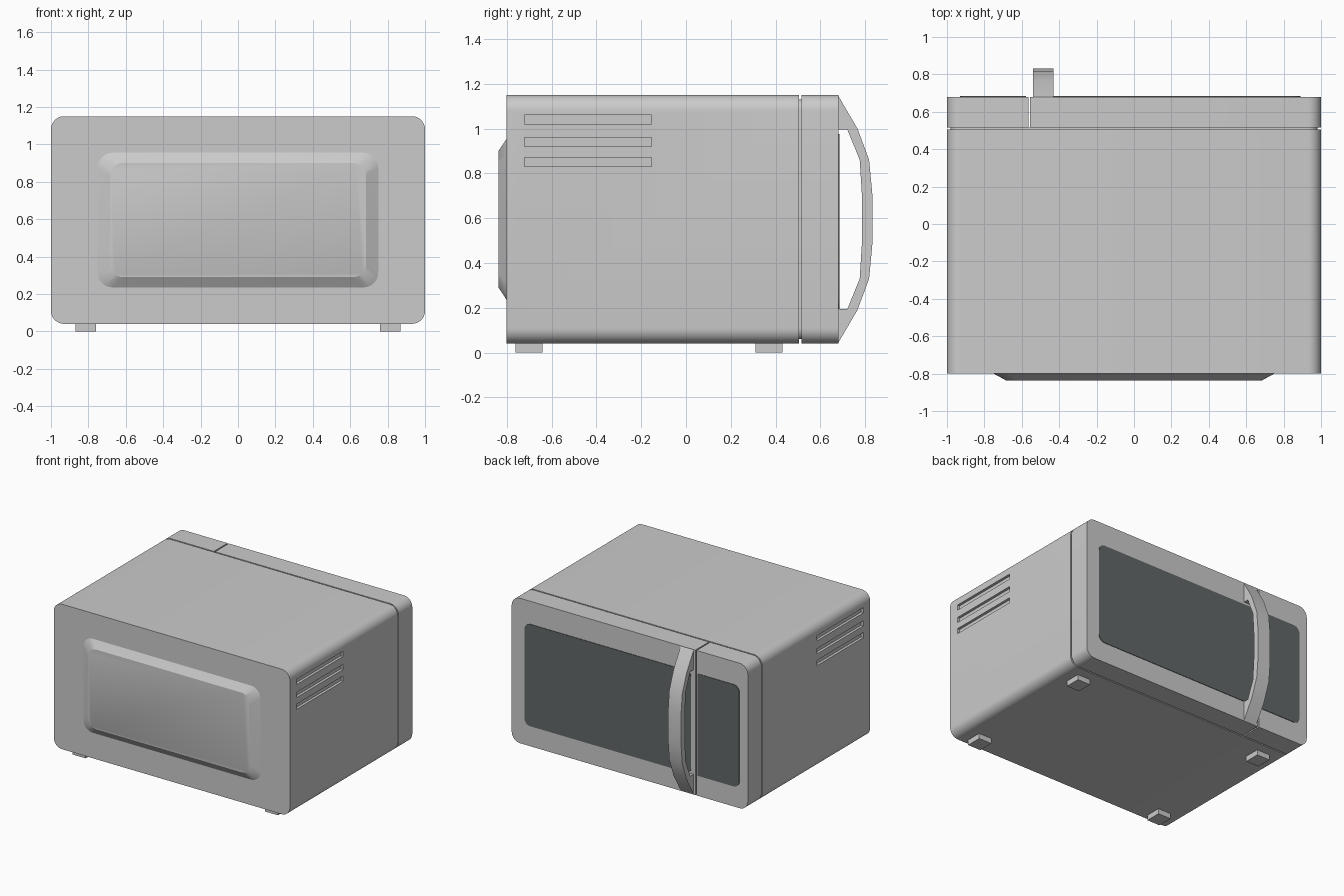
import bpy, bmesh, math

if "Cube" in bpy.data.objects:
    bpy.data.objects.remove(bpy.data.objects["Cube"])


def material(name, rgb):
    m = bpy.data.materials.new(name)
    m.diffuse_color = (*rgb, 1)
    m.use_nodes = True
    m.node_tree.nodes["Principled BSDF"].inputs["Base Color"].default_value = m.diffuse_color
    return m


GREY = material("light grey", (0.6, 0.6, 0.6))
GLASS = material("dark glass", (0.122, 0.136, 0.136))


def rounded_rect(x0, x1, z0, z1, left, right, steps=8):
    """Outline in the xz plane; left and right are the corner radii."""
    pts = []
    corners = [(x1, z1, right, 0), (x0, z1, left, 90),
               (x0, z0, left, 180), (x1, z0, right, 270)]
    for cx, cz, r, start in corners:
        if r == 0:
            pts.append((cx, cz))
            continue
        ox = cx - r if cx == x1 else cx + r
        oz = cz - r if cz == z1 else cz + r
        for i in range(steps + 1):
            a = math.radians(start + 90 * i / steps)
            pts.append((ox + r * math.cos(a), oz + r * math.sin(a)))
    return pts


def finish(bm, name, mat):
    bmesh.ops.recalc_face_normals(bm, faces=bm.faces[:])
    mesh = bpy.data.meshes.new(name)
    bm.to_mesh(mesh)
    bm.free()
    mesh.materials.append(mat)
    ob = bpy.data.objects.new(name, mesh)
    bpy.context.collection.objects.link(ob)
    return ob


def select(ob):
    bpy.ops.object.select_all(action='DESELECT')
    ob.select_set(True)
    bpy.context.view_layer.objects.active = ob


def smooth(ob, angle=30):
    select(ob)
    bpy.ops.object.shade_smooth_by_angle(angle=math.radians(angle))


def loft(name, mat, rings):
    """Join matching closed rings of 3D points and cap both ends."""
    bm = bmesh.new()
    loops = [[bm.verts.new(p) for p in ring] for ring in rings]
    n = len(loops[0])
    for a, b in zip(loops, loops[1:]):
        for i in range(n):
            j = (i + 1) % n
            bm.faces.new((a[i], a[j], b[j], b[i]))
    bm.faces.new(loops[0])
    bm.faces.new(loops[-1])
    return finish(bm, name, mat)


def slab(name, mat, outline, y0, y1):
    return loft(name, mat, [[(x, y, z) for x, z in outline] for y in (y0, y1)])


def box(name, mat, x0, x1, y0, y1, z0, z1):
    return slab(name, mat, [(x0, z0), (x1, z0), (x1, z1), (x0, z1)], y0, y1)


# Main casing with vent slots cut into both sides
casing = slab("casing", GREY, rounded_rect(-1, 1, 0.04, 1.15, 0.07, 0.07), -0.80, 0.505)
for side in (-1, 1):
    for z in (0.83, 0.92, 1.02):
        cutter = box("vent_cutter", GREY, side - 0.02, side + 0.02, -0.72, -0.155, z, z + 0.04)
        cutter.hide_render = True
        mod = casing.modifiers.new("vent", 'BOOLEAN')
        mod.operation = 'DIFFERENCE'
        mod.solver = 'EXACT'
        mod.object = cutter
        select(casing)
        bpy.ops.object.modifier_apply(modifier=mod.name)
        bpy.data.objects.remove(cutter)
smooth(casing)

# Recessed core filling the seam behind the door
smooth(slab("seam_core", GREY, rounded_rect(-0.98, 0.98, 0.06, 1.13, 0.05, 0.05), 0.49, 0.517))

# Raised panel on the casing with sloping edges
outer = rounded_rect(-0.75, 0.75, 0.235, 0.955, 0.08, 0.08)
inner = rounded_rect(-0.685, 0.685, 0.29, 0.90, 0.07, 0.07)
smooth(loft("raised_panel", GREY, [[(x, -0.795, z) for x, z in outer],
                                   [(x, -0.80, z) for x, z in outer],
                                   [(x, -0.836, z) for x, z in inner]]), 25)

# Door and control panel, split by a narrow gap
smooth(slab("door", GREY, rounded_rect(-0.555, 1, 0.04, 1.15, 0, 0.07), 0.515, 0.68))
smooth(slab("control_panel", GREY, rounded_rect(-1, -0.565, 0.04, 1.15, 0.07, 0), 0.515, 0.68))

# Dark glass plates
smooth(slab("door_window", GLASS,
            rounded_rect(-0.52, 0.89, 0.195, 0.975, 0.04, 0.05), 0.678, 0.684))
smooth(slab("control_window", GLASS,
            rounded_rect(-0.93, -0.578, 0.195, 0.975, 0.05, 0), 0.678, 0.684))

# Bowed door handle, mirrored about its middle height
MID = 0.595
half_out = [(0.68, 0.55), (0.765, 0.405), (0.817, 0.265), (0.832, 0.105)]
half_in = [(0.785, 0.105), (0.775, 0.265), (0.72, 0.40), (0.68, 0.40)]
profile = ([(y, MID + d) for y, d in half_out] + [(y, MID - d) for y, d in half_out[::-1]]
           + [(y, MID - d) for y, d in half_in[::-1]] + [(y, MID + d) for y, d in half_in])
bm = bmesh.new()
a, b = [[bm.verts.new((x, y, z)) for y, z in profile] for x in (-0.54, -0.43)]
count, half = len(profile), len(half_out) * 2
for i in range(count):
    j = (i + 1) % count
    if i not in (half - 1, count - 1):
        bm.faces.new((a[i], a[j], b[j], b[i]))
# Foot faces against the door
for i, j in ((half - 1, half), (count - 1, 0)):
    bm.faces.new((a[i], a[j], b[j], b[i]))
# Side faces as a strip of quads between outer and inner edges
for ring in (a, b):
    for i in range(half - 1):
        k = count - 1 - i
        bm.faces.new((ring[i], ring[i + 1], ring[k - 1], ring[k]))
smooth(finish(bm, "handle", GREY), 25)

# Four feet
for x in (-0.815, 0.815):
    for y in (-0.70, 0.37):
        box("foot", GREY, x - 0.055, x + 0.055, y - 0.06, y + 0.06, 0, 0.045)
